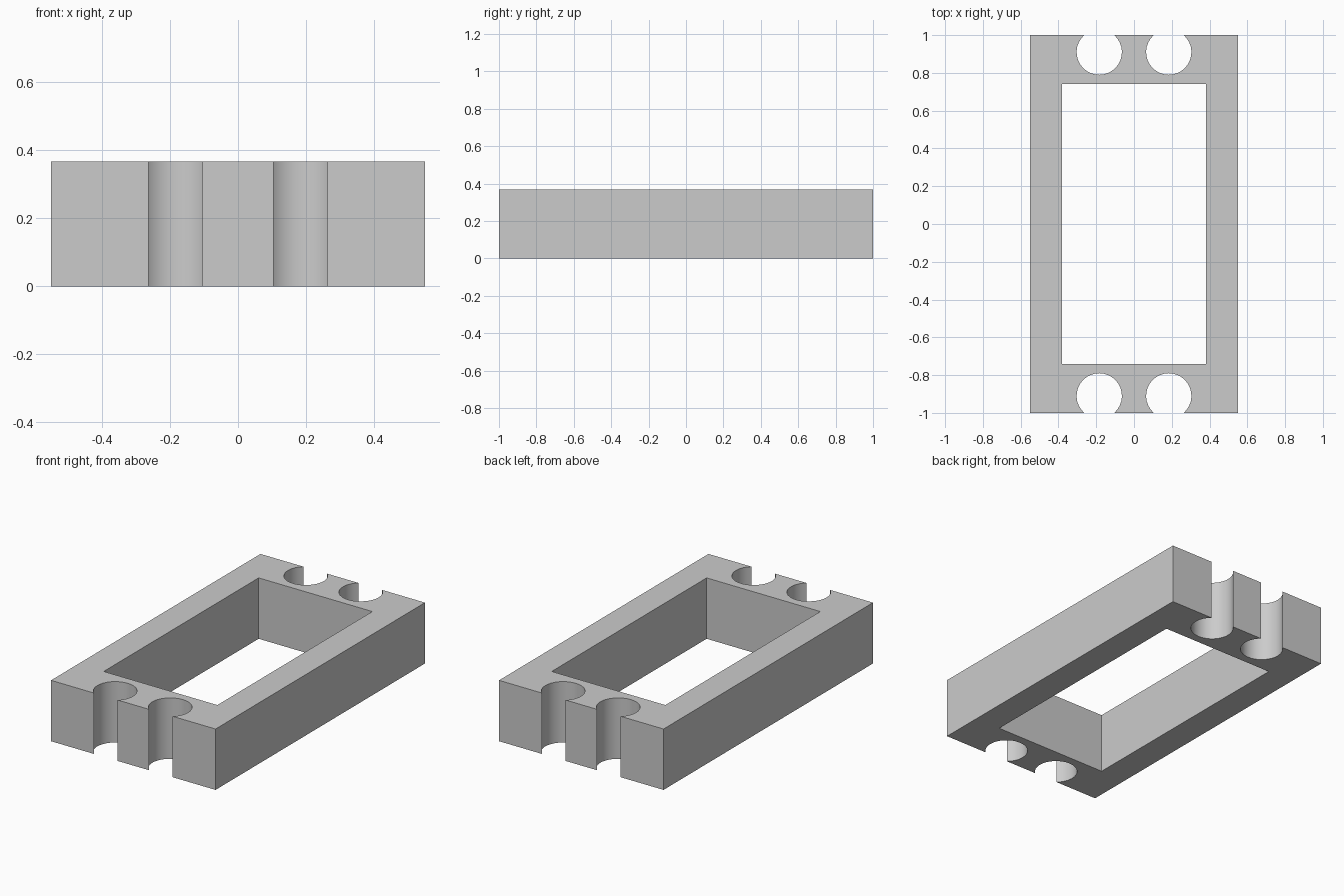
import bpy, bmesh
from math import cos, sin, asin, pi

cube = bpy.data.objects.get("Cube")
if cube:
    bpy.data.objects.remove(cube)

HALF_X, HALF_Y, HEIGHT = 0.55, 1.0, 0.368
HOLE_X, HOLE_Y = 0.38, 0.74
GROOVE_X, GROOVE_Y, RADIUS, STEPS = 0.184, 0.91, 0.12, 24

grey = bpy.data.materials.new("light grey")
grey.use_nodes = True
colour = (0.6, 0.6, 0.6, 1)
grey.diffuse_color = colour
grey.node_tree.nodes["Principled BSDF"].inputs["Base Color"].default_value = colour

# Quarter outline of the frame, with a round groove open to the end
start = asin((HALF_Y - GROOVE_Y) / RADIUS)
sweep = pi + 2 * start
groove = []
for i in range(STEPS + 1):
    a = start - sweep * i / STEPS
    groove.append((GROOVE_X + RADIUS * cos(a), GROOVE_Y + RADIUS * sin(a)))
outline = [(0, HOLE_Y), (HOLE_X, HOLE_Y), (HOLE_X, 0), (HALF_X, 0),
           (HALF_X, HALF_Y), *groove, (0, HALF_Y)]

# Extrude the outline upwards and open the seams
bm = bmesh.new()
base = bm.faces.new([bm.verts.new((x, y, 0)) for x, y in outline])
top = bmesh.ops.extrude_face_region(bm, geom=[base], use_keep_orig=True)["geom"]
for v in top:
    if isinstance(v, bmesh.types.BMVert):
        v.co.z = HEIGHT
seams = [f for f in bm.faces
         if any(all(abs(v.co[axis]) < 1e-5 for v in f.verts) for axis in (0, 1))]
bmesh.ops.delete(bm, geom=seams, context="FACES")
bmesh.ops.recalc_face_normals(bm, faces=bm.faces[:])

# Mirror the quarter in both directions
for axis in ("X", "Y"):
    bmesh.ops.mirror(bm, geom=bm.verts[:] + bm.edges[:] + bm.faces[:],
                     axis=axis, merge_dist=1e-4)
bmesh.ops.remove_doubles(bm, verts=bm.verts[:], dist=1e-4)
bmesh.ops.recalc_face_normals(bm, faces=bm.faces[:])

mesh = bpy.data.meshes.new("grooved_frame")
bm.to_mesh(mesh)
bm.free()
mesh.materials.append(grey)
frame = bpy.data.objects.new("grooved_frame", mesh)
bpy.context.collection.objects.link(frame)

# Smooth groove walls, crisp corners
bpy.ops.object.select_all(action="DESELECT")
frame.select_set(True)
bpy.context.view_layer.objects.active = frame
bpy.ops.object.shade_smooth_by_angle(angle=pi / 6)
